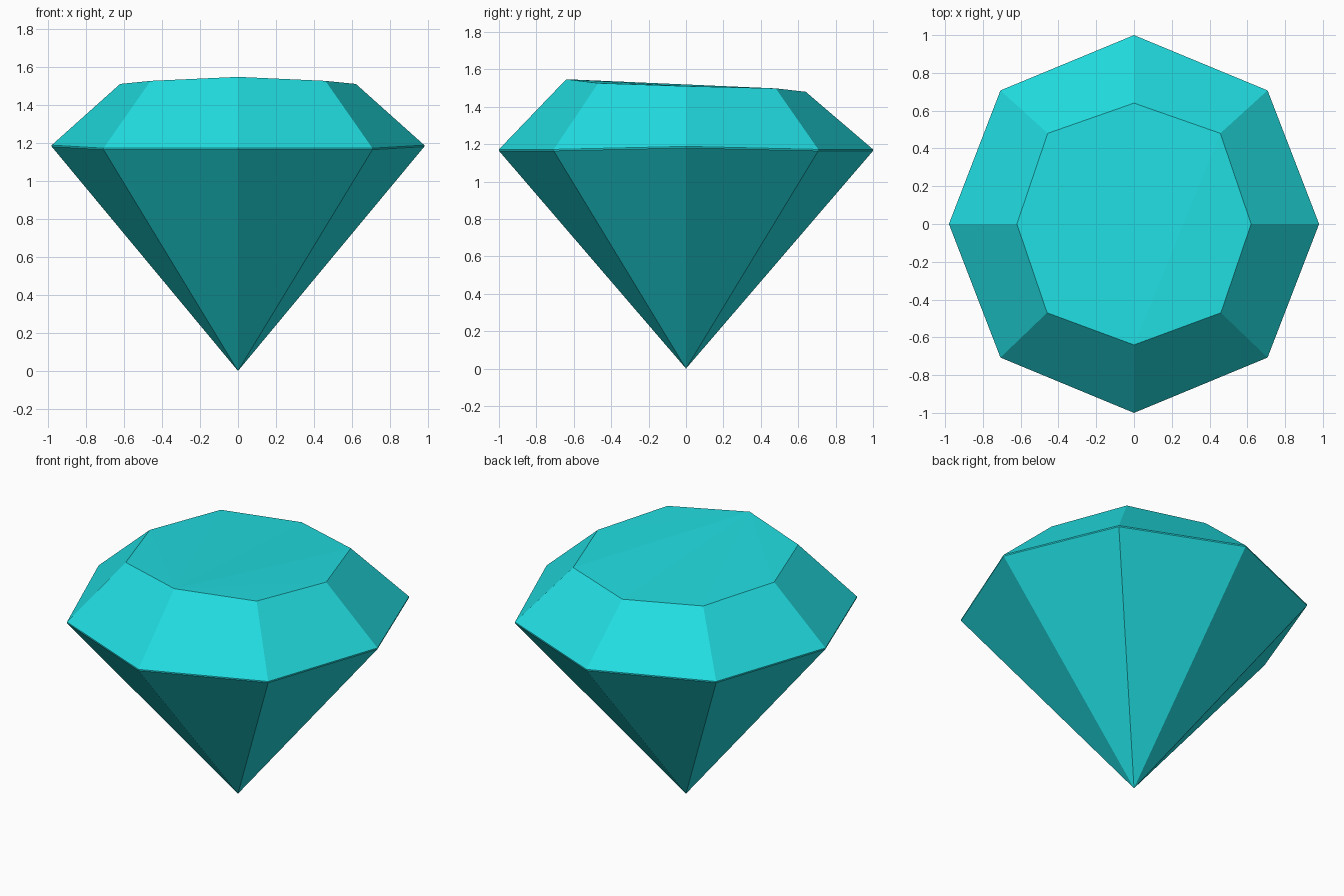
import bpy, bmesh
from math import cos, sin, radians

if "Cube" in bpy.data.objects:
    bpy.data.objects.remove(bpy.data.objects["Cube"])


def octagon(bm, points):
    """Ring of 8 verts, mirrored in x, from 5 (x, y, z) points running front to back."""
    right = [bm.verts.new(p) for p in points]
    left = [bm.verts.new((-x, y, z)) for x, y, z in points[1:-1]]
    return right + left[::-1]


def bridge(bm, lower, upper):
    for i in range(8):
        j = (i + 1) % 8
        bm.faces.new((lower[i], lower[j], upper[j], upper[i]))


bm = bmesh.new()

# Girdle: thin band, slightly raised at the two side corners
girdle = []
for drop in (0.008, 0.0):
    pts = []
    for k in range(5):
        a = radians(-90 + 45 * k)
        x = 0.98 if k == 2 else cos(a)
        z = 1.188 if k == 2 else 1.172
        pts.append((x if 0 < k < 4 else 0, sin(a), z - drop))
    girdle.append(octagon(bm, pts))
bridge(bm, *girdle)

# Pavilion: facets meeting at the bottom tip
tip = bm.verts.new((0, 0, 0))
for i in range(8):
    bm.faces.new((tip, girdle[0][(i + 1) % 8], girdle[0][i]))

# Crown: facets rising to a table that slopes down towards the back
table = octagon(bm, [(0, -0.64, 1.547), (0.46, -0.47, 1.526), (0.62, 0, 1.51),
                     (0.457, 0.48, 1.498), (0, 0.64, 1.48)])
bridge(bm, girdle[1], table)
for i in range(1, 7):
    bm.faces.new((table[0], table[i], table[i + 1]))

bmesh.ops.recalc_face_normals(bm, faces=bm.faces)
mesh = bpy.data.meshes.new("gemstone")
bm.to_mesh(mesh)
bm.free()
gem = bpy.data.objects.new("gemstone", mesh)
bpy.context.collection.objects.link(gem)

# Turquoise colour
mat = bpy.data.materials.new("turquoise")
mat.diffuse_color = (0.015, 0.72, 0.75, 1)
mat.use_nodes = True
mat.node_tree.nodes["Principled BSDF"].inputs["Base Color"].default_value = mat.diffuse_color
mesh.materials.append(mat)
